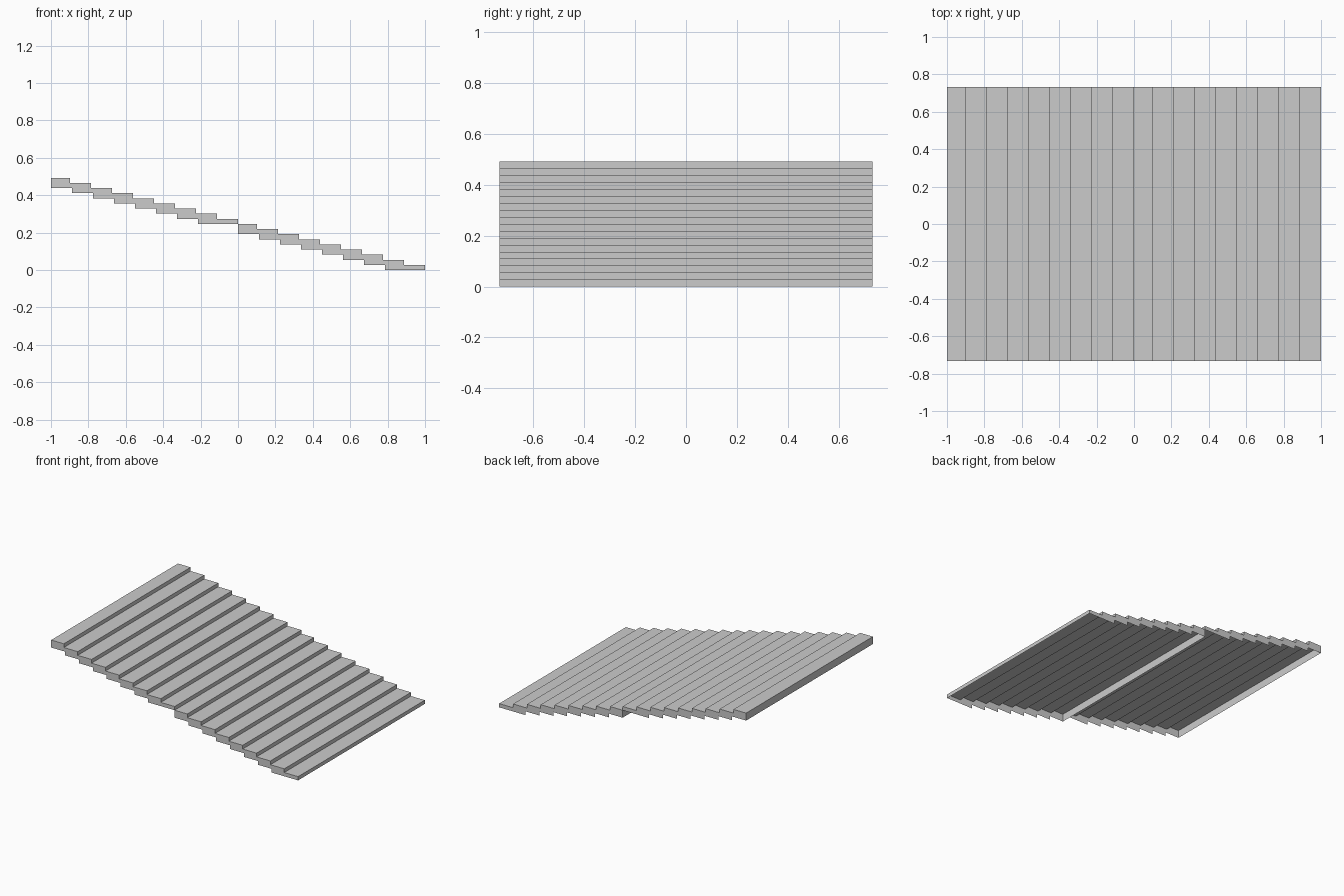
import bpy, bmesh

if "Cube" in bpy.data.objects:
    bpy.data.objects.remove(bpy.data.objects["Cube"])

HALF_W = 0.733        # half width of the stairs
RISE = 0.4925 / 18    # height of one step
RUN = 0.1122          # depth of one tread (first one is a little shorter)
STEPS = 9             # steps per flight
LAP = 0.01            # underside steps sit slightly forward of the risers


def stair_flight(name, x0, z0):
    """Open-bottomed flight descending from x0 to x0 + 1, lowest edge at z0."""
    noses = [x0 + 1 - RUN * (STEPS - 1 - i) for i in range(STEPS)]
    # stepped walking surface, with the back end face first
    top = [(x0, z0 + (STEPS - 2) * RISE)]
    x = x0
    for i, nose in enumerate(noses):
        z = z0 + (STEPS - i) * RISE
        top += [(x, z), (nose, z)]
        x = nose
    top.append((x0 + 1, z0))
    # stepped lower edge of the side panels, returning to the back
    low = []
    for i in reversed(range(STEPS - 2)):
        z = z0 + (STEPS - 2 - i) * RISE
        low += [(noses[i] + LAP, z - RISE), (noses[i] + LAP, z)]

    bm = bmesh.new()
    sides = [[bm.verts.new((px, y, pz)) for px, pz in top + low]
             for y in (-HALF_W, HALF_W)]
    front, back = sides
    # side panels
    bm.faces.new(front[::-1])
    bm.faces.new(back)
    # treads, risers and end faces; the underside stays open
    for i in range(len(top) - 1):
        bm.faces.new((front[i], front[i + 1], back[i + 1], back[i]))
    bm.normal_update()
    mesh = bpy.data.meshes.new(name)
    bm.to_mesh(mesh)
    bm.free()
    obj = bpy.data.objects.new(name, mesh)
    bpy.context.collection.objects.link(obj)
    return obj


# Two identical flights, one continuing below the other
stair_flight("upper_flight", -1.0, STEPS * RISE)
stair_flight("lower_flight", 0.0, 0.0)
